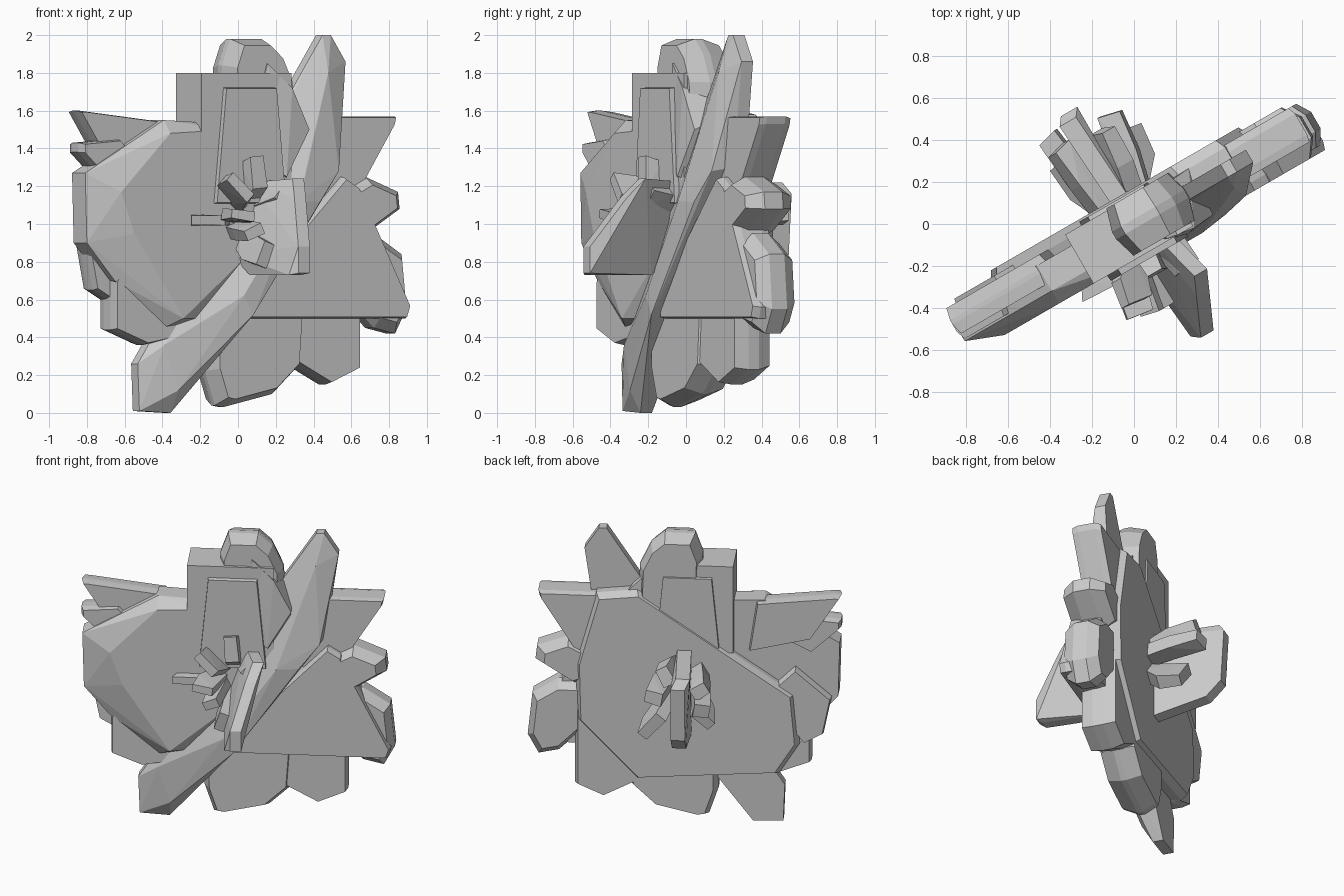
import bpy, bmesh, math
from mathutils import Vector, Matrix

TURN = Matrix.Rotation(math.radians(30), 4, 'Z')


def hull(name, points):
    """Faceted convex solid, turned with the whole bloom."""
    bm = bmesh.new()
    for p in points:
        bm.verts.new(TURN @ Vector(p))
    res = bmesh.ops.convex_hull(bm, input=bm.verts)
    junk = {g for g in res["geom_interior"] + res["geom_unused"]
            if isinstance(g, bmesh.types.BMVert)}
    bmesh.ops.delete(bm, geom=list(junk), context='VERTS')
    bmesh.ops.dissolve_limit(bm, angle_limit=0.02, verts=bm.verts, edges=bm.edges)
    bmesh.ops.recalc_face_normals(bm, faces=bm.faces)
    me = bpy.data.meshes.new(name)
    bm.to_mesh(me)
    bm.free()
    ob = bpy.data.objects.new(name, me)
    bpy.context.collection.objects.link(ob)
    return ob


def slab(name, outline, y0, y1, front=0.95, back=0.95, rim=0.3):
    """Plate with outline in the bloom plane (x, z); rim is the chamfer depth share."""
    cx = sum(p[0] for p in outline) / len(outline)
    cz = sum(p[1] for p in outline) / len(outline)
    t = y1 - y0
    pts = []
    for y, s in ((y0, front), (y0 + t * rim, 1), (y1 - t * rim, 1), (y1, back)):
        pts += [(cx + (x - cx) * s, y, cz + (z - cz) * s) for x, z in outline]
    return hull(name, pts)


# long diagonal crystal: thin at both ends, ridged in the middle
hull("diagonal_crystal", [(x, y, z) for d in (-.03, .04) for x, y, z in
     ((-.63, d, .26), (-.62, d, .01), (-.43, d, 0), (.55, d, 2), (.5, d, 2), (.64, d, 1.86),
      (.37, d, 1.74), (.56, d, 1.3))] +
     [(-.5, -.09, .36), (-.42, -.1, .12), (-.08, -.2, .62), (-.02, -.2, .52), (.26, -.2, 1.12),
      (.4, -.18, 1.12), (.53, -.15, 1.28), (.36, -.15, 1.42), (.5, -.09, 1.8)])

# big petals forming the disc
hull("left_petal", [(x, y, z) for y in (-.08, .06) for x, z in
     ((-.97, .9), (-.98, 1.27), (-.88, 1.32), (-.5, 1.55), (-.1, 1.53), (.28, 1.26),
      (.1, .9), (-.2, .5), (-.5, .45), (-.8, .7))] +
     [(x, -.15, z) for x, z in ((-.8, 1.17), (-.5, 1.48), (-.13, 1.5), (.24, 1.26),
                                (.05, .9), (-.42, .5), (-.72, .95))])
slab("left_lower_petal", [(-.8, .7), (-.8, .44), (-.6, .36), (-.4, .4), (-.3, .6), (-.6, .95)],
     -.09, .09)
slab("back_petal", [(.56, 1.58), (.3, 1.61), (-.23, 1.25), (-.7, .92), (-.73, .58), (-.6, .37),
     (-.2, .36), (.3, .3), (.68, .7), (.69, 1.1)], -.02, .15, 1, .96)
slab("right_triangle_petal", [(.58, 1.25), (.66, 1.2), (.98, .56), (.96, .5), (-.03, .5), (.0, .65)],
     -.15, .06, .97, .97, .2)
slab("bottom_petal", [(-.22, .8), (-.21, .22), (-.15, .04), (-.1, .03), (.2, .1), (.36, .25),
     (.4, .8)], -.11, .12, .85, .88, .42)
slab("bottom_right_petal", [(.1, .6), (.2, .32), (.52, .15), (.7, .23), (.7, .8)],
     -.10, .12, .95, .9, .35)
slab("upper_right_petal", [(.35, 1.57), (.93, 1.57), (.92, 1.53), (.62, 1.05), (.3, 1.1)],
     -.08, .11, .97, .95, .2)

# crown at the top
slab("crown_box", [(-.31, 1.8), (.24, 1.8), (.24, 1.2), (-.31, 1.2)], -.15, .12, 1, 1)
slab("crown_panel", [(-.18, 1.73), (.14, 1.73), (.2, 1.1), (-.24, 1.1)], -.18, .14, .96, .96)
slab("crown_tip", [(-.11, 1.84), (-.06, 1.98), (.13, 1.98), (.22, 1.9), (.29, 1.75), (.3, 1.45),
     (-.1, 1.45)], -.13, .13, .84, .84, .42)
hull("crown_side_shard", [(x, y, z) for x, y, z in
     ((.1, -.14, 1.85), (.24, -.16, 1.72), (.35, -.15, 1.5), (.2, -.17, 1.25), (.0, -.1, 1.4),
      (.12, .08, 1.83), (.36, .1, 1.6), (.3, .1, 1.2), (0, .1, 1.4))])

# small outer shards: left above, right below
slab("left_top_shard", [(-.99, 1.6), (-.96, 1.6), (-.45, 1.54), (-.4, 1.2), (-.8, 1.3)],
     -.04, .1, .95, .95, .42)
slab("left_side_shard", [(-.99, 1.43), (-.99, 1.38), (-.8, 1.2), (-.6, 1.3), (-.75, 1.45)],
     -.07, .09, .9, .9)
slab("left_low_shard", [(-.93, .9), (-.88, .65), (-.76, .58), (-.5, .9), (-.7, 1.1)], -.03, .12)
slab("right_mid_crystal", [(.55, 1.15), (.74, 1.25), (.94, 1.17), (.95, 1.08), (.7, .92), (.5, 1)],
     -.15, .13, .72, .72)
slab("right_low_crystal", [(.6, .95), (.8, .95), (.97, .84), (1, .55), (.93, .42), (.8, .45),
     (.55, .7)], -.12, .11, .78, .78)

# crosswise blades through the centre, front and back
hull("front_blade", [(x + d, y, z) for d in (-.035, .035) for x, y, z in
     ((.04, -.63, .74), (.04, -.63, .88), (.12, -.45, 1.14), (.16, -.36, 1.24), (.08, -.05, 1.22),
      (-.05, -.05, .85), (-.02, -.22, .73), (.0, -.6, .73))])
hull("back_blade", [(x + d, y, z) for d in (-.045, .045) for x, y, z in
     ((.0, .6, .8), (.0, .62, 1.16), (-.03, .58, 1.22), (0, .1, 1.22), (0, .1, .62), (0, .5, .7))])


def spike(name, side, deg, reach, spread, width):
    """Thin blade leaning out from the centre."""
    c, s = math.cos(math.radians(deg)), math.sin(math.radians(deg))
    pts = []
    for r, y, w in ((.03, .05, .8), (.15, .1, 1), (spread, reach, .8),
                    (spread * .5, reach * 1.05, .9), (spread * .9, reach * .6, 1)):
        for t in (-width, width):
            pts.append((r * c - t * w * s, y * side, 1.02 + r * s + t * w * c))
    hull(name, pts)


for i, spec in enumerate([(172, .38, .26, .03), (135, .32, .33, .035), (205, .40, .2, .035),
                          (95, .25, .34, .05), (180, .2, .4, .03), (50, .3, .24, .05),
                          (250, .4, .26, .04)]):
    spike(f"front_spike_{i + 1}", -1, *spec)
for i, spec in enumerate([(10, .5, .22, .05), (60, .45, .24, .05), (150, .48, .2, .05),
                          (190, .55, .2, .05), (225, .42, .28, .04), (310, .4, .38, .045)]):
    spike(f"back_spike_{i + 1}", 1, *spec)
